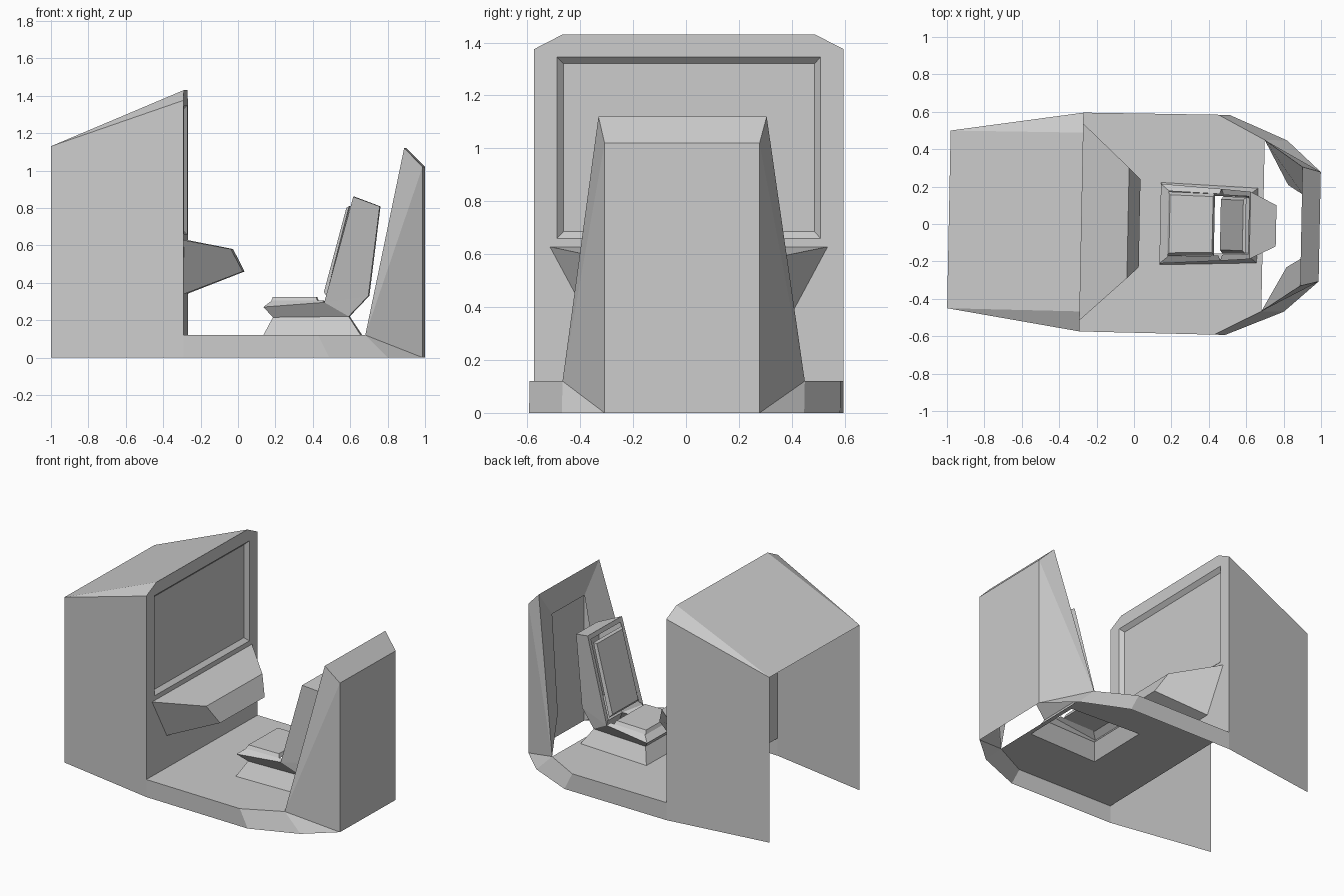
import bpy
import bmesh

old = bpy.data.objects.get("Cube")
if old:
    bpy.data.objects.remove(old, do_unlink=True)

GREY = (0.6, 0.6, 0.6, 1)
grey = bpy.data.materials.new("plain_grey")
grey.use_nodes = True
grey.diffuse_color = GREY
grey.node_tree.nodes["Principled BSDF"].inputs["Base Color"].default_value = GREY


def mirrored_part(name, points, sides, spans):
    """Make a sheet part: sides are mirrored across y, spans bridge the two halves."""
    bm = bmesh.new()
    left = {k: bm.verts.new(p) for k, p in points.items()}
    right = {k: bm.verts.new((x, -y, z)) for k, (x, y, z) in points.items()}
    for side in sides:
        keys = side.split()
        bm.faces.new([left[k] for k in keys])
        bm.faces.new([right[k] for k in reversed(keys)])
    for span in spans:
        a, b = span.split()
        bm.faces.new((left[a], left[b], right[b], right[a]))
    bmesh.ops.recalc_face_normals(bm, faces=bm.faces)
    mesh = bpy.data.meshes.new(name)
    bm.to_mesh(mesh)
    bm.free()
    mesh.materials.append(grey)
    obj = bpy.data.objects.new(name, mesh)
    bpy.context.collection.objects.link(obj)
    # the whole booth stands slightly turned
    obj.rotation_euler.z = -0.02
    obj.location.y = 0.005
    return obj


# Screen housing: hollow hood, open at the bottom and far end, with a recessed screen
WALL = -0.28
mirrored_part("screen_housing", {
    "end_low": (-0.99, 0.475, 0), "end_top": (-0.99, 0.475, 1.13),
    "low": (WALL, 0.585, 0), "sill": (WALL, 0.585, 0.12),
    "shoulder": (WALL, 0.585, 1.375), "peak": (WALL, 0.478, 1.43),
    "frame_low": (WALL, 0.498, 0.66), "frame_top": (WALL, 0.498, 1.345),
    "glass_low": (WALL - 0.025, 0.475, 0.685), "glass_top": (WALL - 0.025, 0.475, 1.32),
}, [
    "end_low low sill shoulder end_top",
    "end_top shoulder peak",
    "shoulder frame_top peak",
    "shoulder sill frame_low frame_top",
    "frame_low glass_low glass_top frame_top",
], [
    "end_top peak", "peak frame_top", "frame_low sill",
    "frame_top glass_top", "glass_top glass_low", "glass_low frame_low",
])

# Control console under the screen
mirrored_part("console", {
    "top": (WALL, 0.525, 0.628), "lip": (-0.032, 0.295, 0.58),
    "nose": (0.03, 0.235, 0.46), "under": (WALL, 0.37, 0.34),
}, ["top lip nose under"], ["top lip", "lip nose", "nose under"])

# Floor sheet with its skirt, cut out beneath the seat
mirrored_part("floor_pan", {
    "a": (WALL, 0.585, 0.12), "b": (0.44, 0.588, 0.12), "c": (0.69, 0.458, 0.12),
    "a_low": (WALL, 0.585, 0), "b_low": (0.5, 0.588, 0), "c_low": (0.81, 0.458, 0),
    "hole_front": (0.14, 0.22, 0.12), "hole_back": (0.66, 0.2, 0.12),
}, [
    "a b hole_back hole_front", "b c hole_back",
    "a a_low b_low b", "b b_low c_low c",
], ["a hole_front", "hole_back c"])

# Tall rear panel: hollow, with an arch-shaped inner frame
mirrored_part("rear_panel", {
    "foot": (0.69, 0.458, 0.12), "foot_low": (0.81, 0.458, 0),
    "back_low": (0.993, 0.293, 0), "back_top": (0.993, 0.293, 1.02),
    "crest": (0.895, 0.318, 1.12),
    "inner_low": (0.82, 0.22, 0.29), "inner_top": (0.9, 0.17, 0.93),
}, [
    "foot foot_low back_low", "foot back_low back_top", "foot back_top crest",
    "foot crest inner_top inner_low",
], ["back_low back_top", "back_top crest", "crest inner_top"])

# Seat shell: flared base, waist, cushion rim and hollow backrest
mirrored_part("seat_shell", {
    "base_front": (0.14, 0.22, 0.12), "base_back": (0.66, 0.2, 0.12),
    "waist_front": (0.19, 0.16, 0.215), "waist_back": (0.595, 0.15, 0.22),
    "edge_front": (0.14, 0.213, 0.27), "edge_back": (0.465, 0.192, 0.295),
    "rim_front": (0.185, 0.175, 0.305), "rim_back": (0.455, 0.165, 0.305),
    "head_front": (0.62, 0.18, 0.86), "head_back": (0.76, 0.11, 0.808),
    "spine_low": (0.7, 0.13, 0.33),
    "frame_low": (0.475, 0.16, 0.32), "frame_top": (0.613, 0.155, 0.83),
}, [
    "base_front base_back waist_back waist_front",
    "waist_front waist_back edge_back edge_front",
    "waist_back spine_low edge_back",
    "edge_back spine_low head_back head_front",
    "edge_front edge_back rim_back rim_front",
    "edge_back head_front frame_top frame_low",
], [
    "base_front waist_front", "waist_front edge_front", "edge_front rim_front",
    "head_front frame_top", "head_front head_back", "head_back spine_low",
    "spine_low waist_back", "waist_back base_back",
])


# Two thin pads with bevelled edges
def pad(name, lower, upper):
    keys = ("a", "b", "c", "d")
    mirrored_part(name, dict(zip(keys, lower + upper)), ["a b d c"],
                  ["a b", "b d", "d c", "c a"])


pad("seat_cushion", [(0.18, 0.172, 0.3), (0.43, 0.165, 0.3)],
    [(0.19, 0.155, 0.325), (0.42, 0.15, 0.325)])
pad("backrest_pad", [(0.475, 0.152, 0.33), (0.598, 0.15, 0.81)],
    [(0.462, 0.135, 0.35), (0.582, 0.135, 0.8)])
